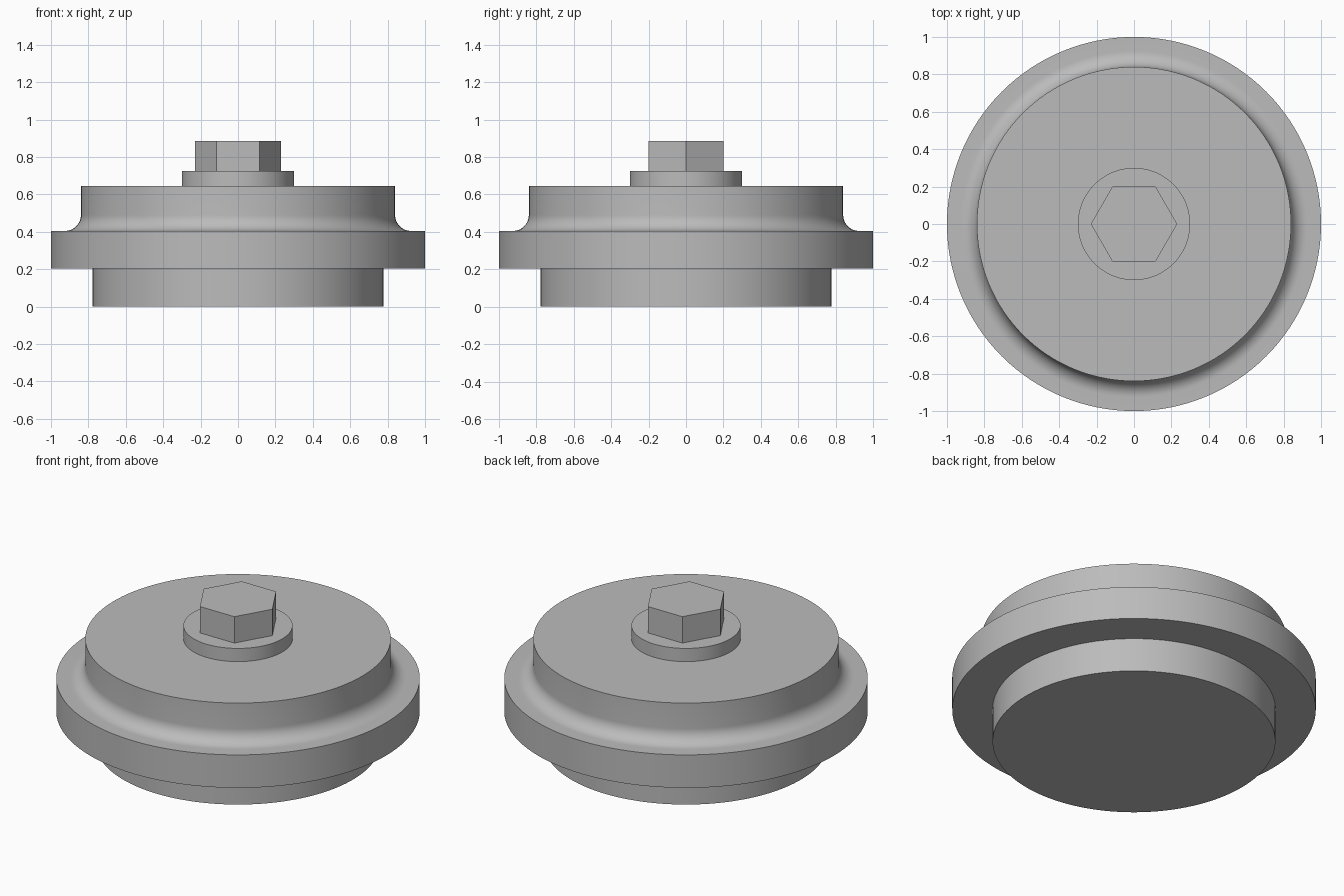
import bpy, bmesh, math

cube = bpy.data.objects.get("Cube")
if cube:
    bpy.data.objects.remove(cube, do_unlink=True)

grey = bpy.data.materials.new("plain grey")
grey.use_nodes = True
colour = (0.5, 0.5, 0.5, 1)
grey.diffuse_color = colour
grey.node_tree.nodes["Principled BSDF"].inputs["Base Color"].default_value = colour


def lathe(name, profile, sides, smooth=True):
    """Turn an (r, z) outline into a closed solid with n-gon end caps."""
    bm = bmesh.new()
    rings = []
    for r, z in profile:
        angles = [2 * math.pi * i / sides for i in range(sides)]
        rings.append([bm.verts.new((r * math.cos(a), r * math.sin(a), z)) for a in angles])
    for low, high in zip(rings, rings[1:]):
        for i in range(sides):
            j = (i + 1) % sides
            bm.faces.new((low[i], low[j], high[j], high[i]))
    bm.faces.new(rings[0][::-1])
    bm.faces.new(rings[-1])
    mesh = bpy.data.meshes.new(name)
    bm.to_mesh(mesh)
    bm.free()
    mesh.materials.append(grey)
    obj = bpy.data.objects.new(name, mesh)
    bpy.context.collection.objects.link(obj)
    if smooth:
        bpy.ops.object.select_all(action="DESELECT")
        obj.select_set(True)
        bpy.context.view_layer.objects.active = obj
        bpy.ops.object.shade_smooth_by_angle(angle=math.radians(30))
    return obj


# Stepped body: lower spigot, wide flange, concave fillet, upper drum
flange_top, drum_top, drum_r, fillet = 0.405, 0.645, 0.84, 0.085
steps = 12
cove = []
for i in range(steps + 1):
    a = math.pi / 2 * i / steps
    cove.append((drum_r + fillet * (1 - math.sin(a)),
                 flange_top + fillet * (1 - math.cos(a))))
body = [(0.778, 0), (0.778, 0.205), (1, 0.205), (1, flange_top)]
lathe("stepped_body", body + cove + [(drum_r, drum_top)], 128)

# Washer collar and hexagonal bolt head
lathe("washer_collar", [(0.3, drum_top), (0.3, 0.725)], 96)
lathe("hex_bolt_head", [(0.231, 0.725), (0.231, 0.885)], 6, smooth=False)
